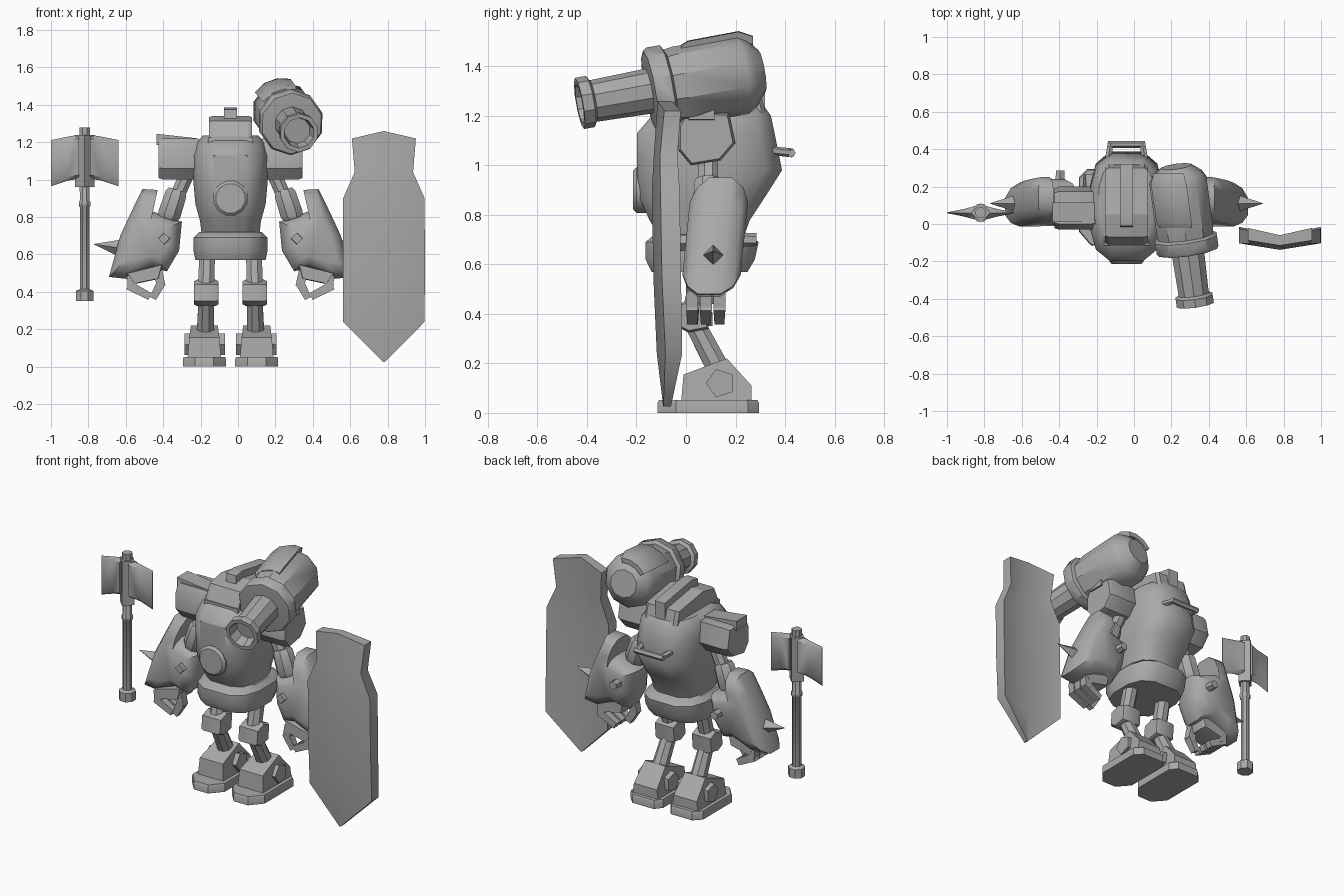
import bpy, bmesh, math
from mathutils import Vector, Matrix

CX = -0.04  # symmetry plane of the body
grey = bpy.data.materials.new("steel_grey")
grey.diffuse_color = (0.40, 0.40, 0.40, 1)


def loft(name, sections, s=1, angle=35, cap=True):
    """Skin equal-length point rings; s=-1 mirrors across the body plane."""
    bm = bmesh.new()
    rings = []
    for sec in sections:
        ring = []
        for p in sec:
            x, y, z = p
            ring.append(bm.verts.new((x if s > 0 else 2 * CX - x, y, z)))
        rings.append(ring)
    n = len(rings[0])
    for a, b in zip(rings, rings[1:]):
        for i in range(n):
            j = (i + 1) % n
            bm.faces.new((a[i], a[j], b[j], b[i]))
    if cap:
        bm.faces.new(rings[0])
        bm.faces.new(rings[-1])
    bmesh.ops.remove_doubles(bm, verts=bm.verts, dist=0.0004)
    bmesh.ops.recalc_face_normals(bm, faces=bm.faces)
    me = bpy.data.meshes.new(name)
    bm.to_mesh(me)
    bm.free()
    me.materials.append(grey)
    ob = bpy.data.objects.new(name, me)
    bpy.context.collection.objects.link(ob)
    bpy.context.view_layer.objects.active = ob
    ob.select_set(True)
    bpy.ops.object.shade_smooth_by_angle(angle=math.radians(angle))
    ob.select_set(False)
    return ob


def frame(p, q):
    d = (Vector(q) - Vector(p)).normalized()
    ref = Vector((0, 1, 0)) if abs(d.y) < 0.8 else Vector((0, 0, 1))
    u = d.cross(ref).normalized()
    return u, d.cross(u)


def turned(name, p, q, prof, n=8, s=1, angle=35, rot=0.5):
    """Lathe (t, radius) pairs around the line p-q."""
    p, q = Vector(p), Vector(q)
    u, v = frame(p, q)
    secs = [[p.lerp(q, t) + r * (u * math.cos(a) + v * math.sin(a))
             for a in [(i + rot) * math.tau / n for i in range(n)]] for t, r in prof]
    return loft(name, secs, s, angle)


def rod(name, p, q, r0, r1=None, n=8, s=1, **k):
    return turned(name, p, q, [(0, r0), (1, r0 if r1 is None else r1)], n, s, **k)


def slab(name, pts, axis, layers, s=1, angle=35):
    """Outline placed at each (depth, scale) layer along x, y or z."""
    ca = sum(p[0] for p in pts) / len(pts)
    cb = sum(p[1] for p in pts) / len(pts)
    secs = []
    for d, k in layers:
        ring = []
        for a, b in pts:
            c = [ca + (a - ca) * k, cb + (b - cb) * k]
            c.insert("xyz".index(axis), d)
            ring.append(c)
        secs.append(ring)
    return loft(name, secs, s, angle)


def box(name, x0, x1, y0, y1, z0, z1, s=1):
    return slab(name, [(x0, y0), (x1, y0), (x1, y1), (x0, y1)], "z", [(z0, 1), (z1, 1)], s)


def barrel(name, levels, n=12):
    """Rounded horizontal sections: (z, half width, front y, back y)."""
    secs = []
    for z, w, y0, y1 in levels:
        ring = []
        for i in range(n):
            a = (i + 0.5) * math.tau / n
            c, t = math.cos(a), math.sin(a)
            ring.append((CX + w * 1.01 * math.copysign(abs(c) ** 0.6, c),
                         (y0 + y1) / 2 + (y1 - y0) / 2 * 1.02 * math.copysign(abs(t) ** 0.8, t), z))
        secs.append(ring)
    return loft(name, secs, angle=40)


# torso and waist
barrel("chest", [(0.70, 0.155, -0.10, 0.23), (0.78, 0.165, -0.15, 0.26), (0.87, 0.19, -0.19, 0.32),
                 (0.98, 0.2, -0.2, 0.39), (1.13, 0.2, -0.2, 0.36), (1.20, 0.185, -0.14, 0.345),
                 (1.235, 0.15, -0.06, 0.32)])
barrel("waist", [(0.57, 0.19, -0.14, 0.25), (0.62, 0.2, -0.165, 0.28), (0.69, 0.2, -0.165, 0.295),
                 (0.72, 0.17, -0.13, 0.25)])
turned("chest_disc", (CX, -0.12, 0.90), (CX, -0.215, 0.90), [(0, 0.095), (0.85, 0.095), (1, 0.08)], 12)
# back handle
for s in (1, -1):
    rod("handle_arm", (-0.14, 0.34, 1.06), (-0.125, 0.43, 1.05), 0.018, n=6, s=s)
rod("handle_bar", (-0.14, 0.425, 1.05), (0.06, 0.425, 1.05), 0.018, n=6)

# head with raised crest
slab("head", [(-0.11, 1.16), (-0.11, 1.23), (-0.07, 1.315), (0.05, 1.34), (0.30, 1.30), (0.33, 1.18)], "x",
     [(CX - 0.115, 0.94), (CX - 0.095, 1), (CX + 0.095, 1), (CX + 0.115, 0.94)], angle=20)
box("visor", CX - 0.12, CX + 0.12, -0.115, 0.0, 1.195, 1.225)
slab("head_crest", [(-0.02, 1.30), (-0.01, 1.375), (0.05, 1.385), (0.32, 1.34), (0.32, 1.22)], "x",
     [(CX - 0.035, 1), (CX + 0.035, 1)], angle=20)

# shoulder cannon
A, B = Vector((0.327, -0.43, 1.25)), Vector((0.225, 0.30, 1.38))
turned("cannon_barrel", A, B, [(0.10, 0.0), (0.10, 0.07), (0, 0.082), (0, 0.105), (0.06, 0.105), (0.075, 0.085),
                               (0.4, 0.092), (0.45, 0.09)], 10)
turned("cannon_collar", A, B, [(0.385, 0.13), (0.39, 0.165), (0.41, 0.175), (0.485, 0.175), (0.5, 0.155)], 10)
turned("cannon_drum", A, B, [(0.45, 0.15), (0.55, 0.16), (0.90, 0.162), (0.95, 0.14), (1.01, 0.085)], 10)
u, v = frame(A, B)
side, top = Vector((-1, 0, 0)), Vector((0, 0, 1))
plate = []
for t, r in ((0.56, 0.165), (0.60, 0.178), (0.88, 0.18), (0.96, 0.15)):
    arc = [side * math.cos(a) + top * math.sin(a) for a in [math.radians(d) for d in (35, 58, 81, 104)]]
    plate.append([A.lerp(B, t) + d * r for d in arc] + [A.lerp(B, t) + d * 0.12 for d in arc[::-1]])
loft("cannon_plate", plate, angle=30)

# arms and legs, one side then mirrored
gauntlet = [(-0.51, 0.95), (-0.43, 0.945), (-0.455, 0.83), (-0.30, 0.775), (-0.315, 0.62), (-0.38, 0.51),
            (-0.46, 0.53), (-0.60, 0.47), (-0.69, 0.48), (-0.63, 0.70), (-0.56, 0.85)]
for s in (1, -1):
    slab("shoulder", [(-0.03, 1.06), (0.02, 1.0), (0.14, 1.02), (0.2, 1.09), (0.175, 1.21), (0.0, 1.22),
                      (-0.03, 1.16)], "x", [(-0.20, 0.9), (-0.23, 1), (-0.40, 1), (-0.425, 0.92)], s)
    slab("shoulder_strip", [(-0.435, 1.185), (-0.435, 1.245), (-0.21, 1.22), (-0.21, 1.16)], "y",
         [(0.01, 1), (0.115, 1)], s)
    rod("upper_arm", (-0.25, 0.09, 1.08), (-0.34, 0.09, 0.88), 0.042, s=s)
    turned("elbow", (-0.325, 0.09, 0.945), (-0.375, 0.09, 0.79),
           [(0, 0.05), (0.12, 0.062), (0.85, 0.066), (1, 0.055)], 8, s)

    fore = slab("forearm", gauntlet, "y", [(0.0, 0.62), (0.025, 0.85), (0.07, 1), (0.16, 1),
                                           (0.21, 0.85), (0.235, 0.62)], s, 40)
    for vert in fore.data.vertices:  # lean the gauntlet back toward its top
        vert.co.y += (vert.co.z - 0.70) * 0.10
    rod("front_stud", (-0.395, 0.06, 0.685), (-0.395, -0.025, 0.685), 0.036, 0.03, 4, s, rot=0)
    rod("back_stud", (-0.395, 0.18, 0.70), (-0.395, 0.285, 0.70), 0.03, 0.026, 6, s)
    turned("spike", (-0.60, 0.11, 0.63), (-0.77, 0.11, 0.655), [(0, 0.05), (0.25, 0.042), (1, 0.001)], 4, s, rot=0)

    # hand
    slab("palm", [(-0.60, 0.50), (-0.56, 0.44), (-0.42, 0.47), (-0.40, 0.55)], "y",
         [(0.0, 0.9), (0.02, 1), (0.14, 1), (0.16, 0.9)], s)
    for y in (0.025, 0.08, 0.135):
        rod("finger_base", (-0.57, y, 0.49), (-0.565, y, 0.415), 0.034, 0.034, 4, s)
        rod("finger_tip", (-0.585, y, 0.435), (-0.47, y, 0.375), 0.034, 0.028, 4, s)
    rod("thumb_base", (-0.43, 0.03, 0.51), (-0.41, 0.03, 0.43), 0.036, 0.032, 4, s)
    rod("thumb_tip", (-0.41, 0.03, 0.45), (-0.455, 0.03, 0.365), 0.034, 0.026, 4, s)

    # leg
    rod("thigh", (-0.165, 0.08, 0.62), (-0.17, 0.03, 0.42), 0.046, s=s)
    slab("knee", [(-0.04, 0.35), (0.01, 0.325), (0.09, 0.34), (0.10, 0.44), (0.04, 0.465), (-0.03, 0.44)], "x",
         [(-0.235, 0.88), (-0.22, 1), (-0.12, 1), (-0.105, 0.88)], s)
    rod("shin", (-0.17, 0.03, 0.37), (-0.175, 0.14, 0.16), 0.044, 0.05, s=s)

    # foot
    slab("sole", [(-0.295, -0.04), (-0.23, -0.115), (-0.13, -0.115), (-0.065, -0.04), (-0.065, 0.25),
                  (-0.10, 0.295), (-0.25, 0.295), (-0.295, 0.25)], "z", [(0, 1), (0.04, 1), (0.052, 0.97)], s)
    loft("foot", [[(-0.18 + w * a, y, z) for a, y, z in
                   ((-1, -0.02, 0.04), (-0.9, -0.01, 0.155), (-0.8, 0.165, 0.22), (-0.9, 0.265, 0.11),
                    (-1, 0.265, 0.04))] for w in (0.09, -0.09)], s, 20)
    rod("ankle_disc", (-0.285, 0.14, 0.12), (-0.07, 0.14, 0.12), 0.06, n=5, s=s, rot=0.25)

# battle axe
AX, AY = -0.82, 0.06
turned("axe_handle", (AX, AY, 0.35), (AX, AY, 1.28),
       [(0, 0.05), (0.06, 0.05), (0.07, 0.027), (0.54, 0.027), (0.55, 0.034), (0.57, 0.034), (0.58, 0.028),
        (1, 0.03)], 8)
rod("axe_core", (AX, AY, 0.96), (AX, AY, 1.24), 0.052, n=4, rot=0)
for d in (-1, 1):
    secs = []
    for off, h, z0, z1 in ((0.03, 0.036, 1.005, 1.24), (0.09, 0.02, 0.995, 1.23), (0.18, 0.002, 0.965, 1.212)):
        secs.append([(AX + d * off, AY + h * y, z) for y, z in
                     ((-1, z0 + 0.02), (0, z0), (1, z0 + 0.02), (1, z1 - 0.02), (0, z1), (-1, z1 - 0.02))])
    loft("axe_blade", secs)

# shield: folded along its centre line, rounded front
rows = [(0.025, 0.004, -0.092, -0.062), (0.24, 0.218, -0.118, -0.065), (0.55, 0.219, -0.132, -0.07),
        (0.90, 0.218, -0.138, -0.075), (1.04, 0.156, -0.130, -0.07), (1.22, 0.171, -0.115, -0.06)]
secs = []
for z, w, f, b in rows:
    k = w / 0.22
    tip = 0.04 if z > 1.2 else 0
    secs.append([(0.78 - w, f + 0.035 * k, z), (0.78, f, z + tip), (0.78 + w, f + 0.035 * k, z),
                 (0.78 + w, b + 0.05 * k, z), (0.78, b, z + tip), (0.78 - w, b + 0.05 * k, z)])
loft("shield", secs, angle=45)
